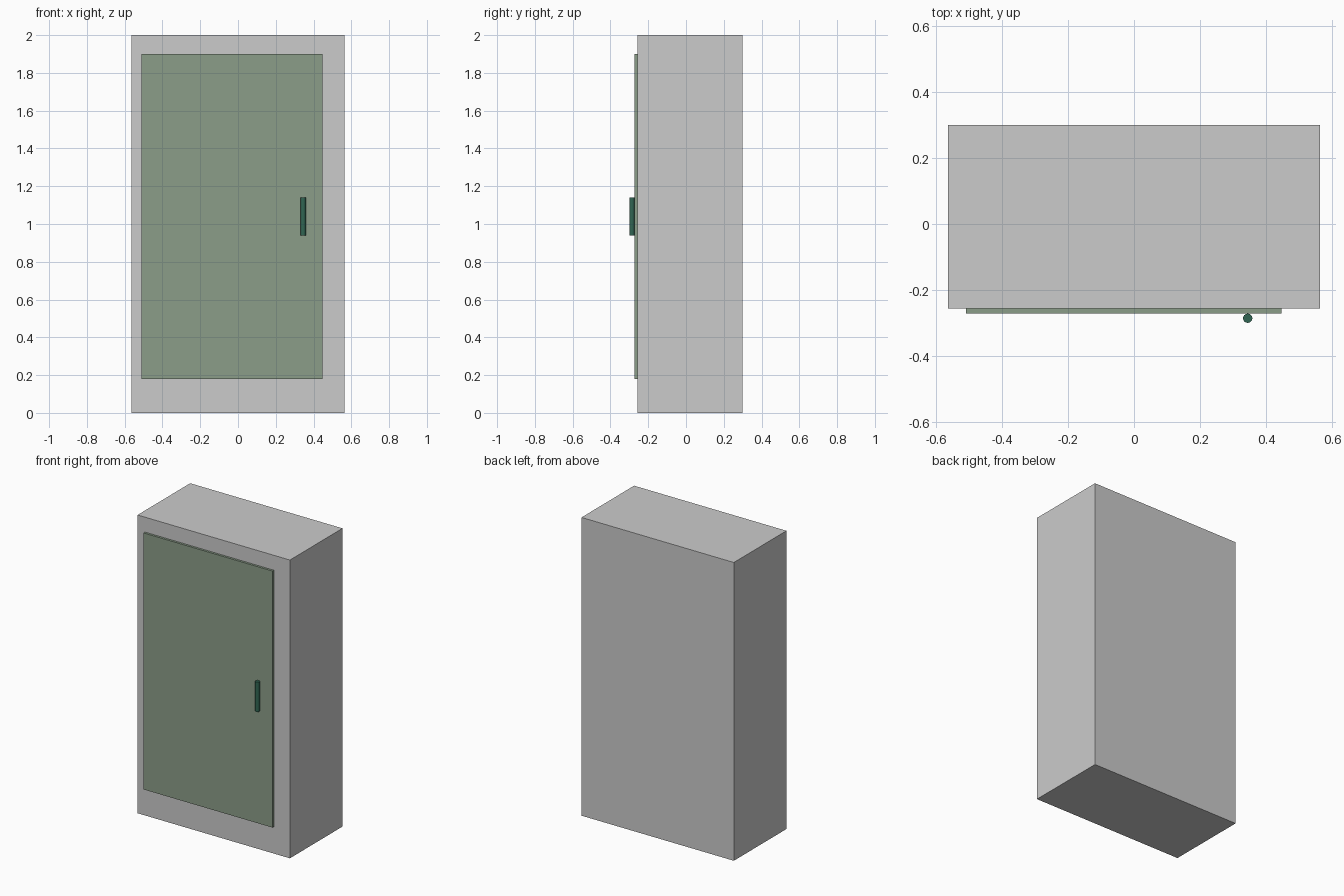
import bpy

if "Cube" in bpy.data.objects:
    bpy.data.objects.remove(bpy.data.objects["Cube"])


def material(name, color):
    mat = bpy.data.materials.new(name)
    mat.diffuse_color = (*color, 1)
    mat.use_nodes = True
    mat.node_tree.nodes["Principled BSDF"].inputs["Base Color"].default_value = mat.diffuse_color
    return mat


def box(name, lo, hi, mat=None):
    bpy.ops.mesh.primitive_cube_add(size=1, location=[(a + b) / 2 for a, b in zip(lo, hi)])
    ob = bpy.context.object
    ob.name = name
    ob.scale = [b - a for a, b in zip(lo, hi)]
    bpy.ops.object.transform_apply(location=False, rotation=False, scale=True)
    if mat:
        ob.data.materials.append(mat)
    return ob


wood = material("wood", (0.36, 0.20, 0.087))
sage = material("sage", (0.26, 0.34, 0.25))
green = material("dark_green", (0.03, 0.13, 0.085))

# Cabinet shell and the wooden lining just inside it
W, FRONT, BACK, H = 0.565, -0.257, 0.30, 2.0
INSET = 0.005
box("cabinet_body", (-W, FRONT, 0), (W, BACK, H))
box("wood_lining", (-W + INSET, FRONT + INSET, INSET),
    (W - INSET, BACK - INSET, H - INSET), wood)

# Door panel on the front
box("door", (-0.51, -0.272, 0.18), (0.447, FRONT, 1.90), sage)

# Upright round handle
bpy.ops.mesh.primitive_cylinder_add(vertices=24, radius=0.014, depth=0.20,
                                    location=(0.345, -0.286, 1.04))
handle = bpy.context.object
handle.name = "door_handle"
handle.data.materials.append(green)
bpy.ops.object.shade_smooth_by_angle()
